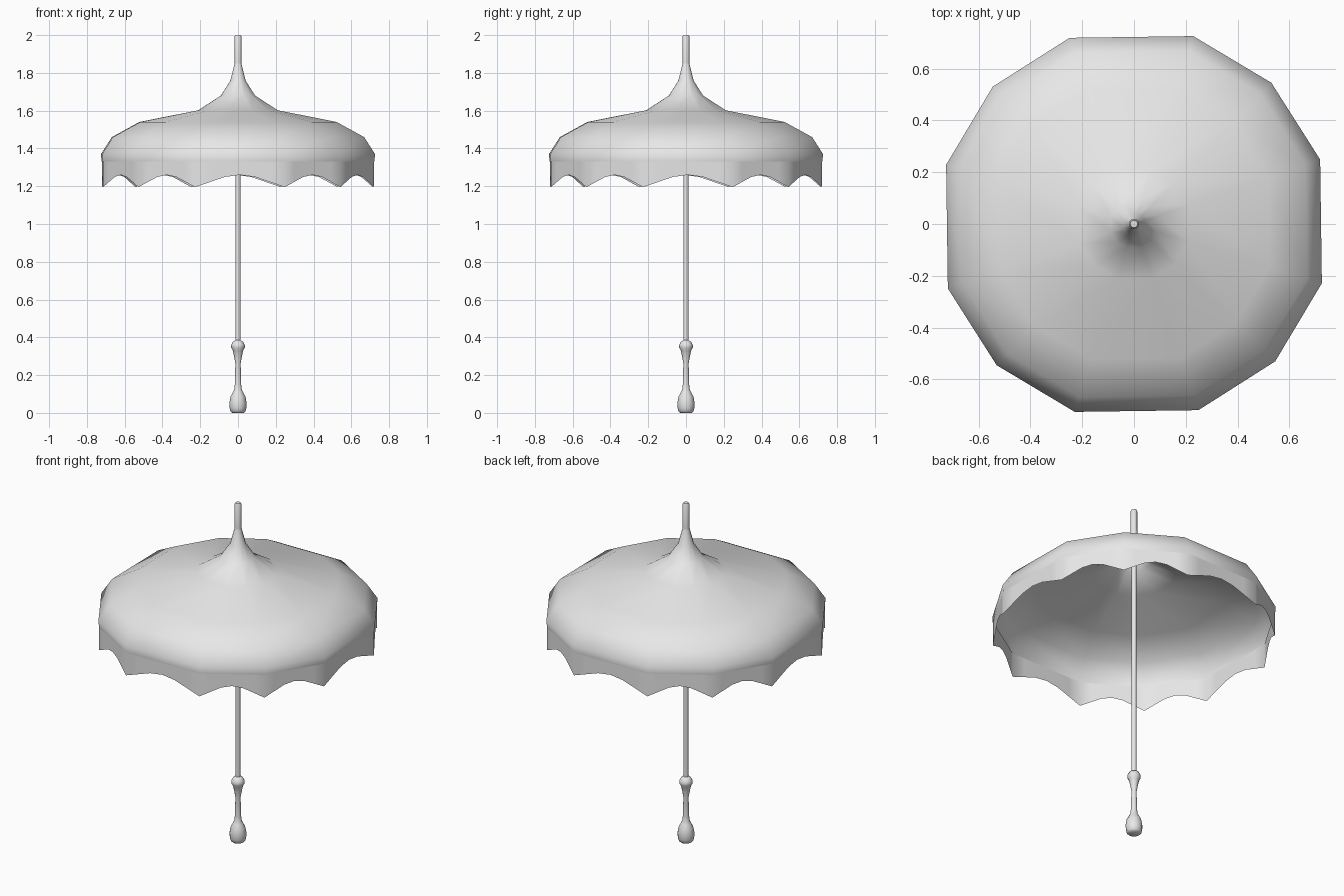
import bpy, bmesh
from math import sin, cos, pi, radians

old = bpy.data.objects.get("Cube")
if old:
    bpy.data.objects.remove(old, do_unlink=True)

grey = bpy.data.materials.new("light_grey")
grey.use_nodes = True
GREY = (0.8, 0.8, 0.8, 1)
grey.diffuse_color = GREY
grey.node_tree.nodes["Principled BSDF"].inputs["Base Color"].default_value = GREY


def finish(name, bm, sharp):
    """Turn a bmesh into a smooth shaded object."""
    bmesh.ops.recalc_face_normals(bm, faces=bm.faces)
    mesh = bpy.data.meshes.new(name)
    bm.to_mesh(mesh)
    bm.free()
    mesh.materials.append(grey)
    obj = bpy.data.objects.new(name, mesh)
    bpy.context.collection.objects.link(obj)
    bpy.ops.object.select_all(action='DESELECT')
    obj.select_set(True)
    bpy.context.view_layer.objects.active = obj
    bpy.ops.object.shade_smooth_by_angle(angle=radians(sharp))
    return obj


def lathe(name, profile, angles, sharp=50, capped=True):
    """Join rings of (radius, height) placed at the given angles."""
    bm = bmesh.new()
    rings = [[bm.verts.new((r * cos(a), r * sin(a), z)) for a in angles]
             for r, z in profile]
    n = len(angles)
    for low, high in zip(rings, rings[1:]):
        for i in range(n):
            j = (i + 1) % n
            bm.faces.new((low[i], low[j], high[j], high[i]))
    if capped:
        bm.faces.new(rings[0])
        bm.faces.new(rings[-1])
    return finish(name, bm, sharp)


# Twelve ribs, with slightly wider panels on the four main sides
ribs = [radians(90 * q + d + 0.8) for q in range(4) for d in (18.3, 45, 71.7)]
WIDE = 1 / cos(radians(18.3))
round_angles = [2 * pi * i / 12 for i in range(12)]

# Canopy: open shell sweeping up to the ferrule
canopy_profile = [(0.719, 1.33), (0.722, 1.37), (0.665, 1.46), (0.52, 1.54),
                  (0.21, 1.602), (0.09, 1.68), (0.04, 1.76), (0.018, 1.85)]
lathe("canopy", [(r * WIDE, z) for r, z in canopy_profile], ribs,
      sharp=60, capped=False)

# Valance: hanging band with a scalloped hem between the ribs
STEPS = 6
bm = bmesh.new()
top, hem = [], []
for i, a in enumerate(ribs):
    b = ribs[(i + 1) % len(ribs)]
    for k in range(STEPS):
        t = k / STEPS
        x = cos(a) * (1 - t) + cos(b) * t
        y = sin(a) * (1 - t) + sin(b) * t
        z = 1.195 + 0.065 * sin(pi * t) ** 1.25
        r = 0.718 * WIDE
        top.append(bm.verts.new((x * r, y * r, 1.34)))
        hem.append(bm.verts.new((x * r, y * r, z)))
for i in range(len(top)):
    j = (i + 1) % len(top)
    bm.faces.new((hem[i], hem[j], top[j], top[i]))
finish("valance", bm, 40)

# Pole and ferrule
lathe("pole", [(0.0135, 0.36), (0.0135, 1.86)], round_angles)
lathe("ferrule", [(0.018, 1.83), (0.018, 1.993), (0.014, 2.0)], round_angles)

# Turned handle with a bulb at the foot and a collar at the top
handle_profile = [(0.03, 0), (0.04, 0.008), (0.044, 0.025), (0.046, 0.05),
                  (0.04, 0.085), (0.028, 0.108), (0.02, 0.125), (0.017, 0.15),
                  (0.014, 0.26), (0.02, 0.295), (0.027, 0.33), (0.036, 0.345),
                  (0.036, 0.36), (0.026, 0.378), (0.0135, 0.385)]
lathe("handle", handle_profile, round_angles)
